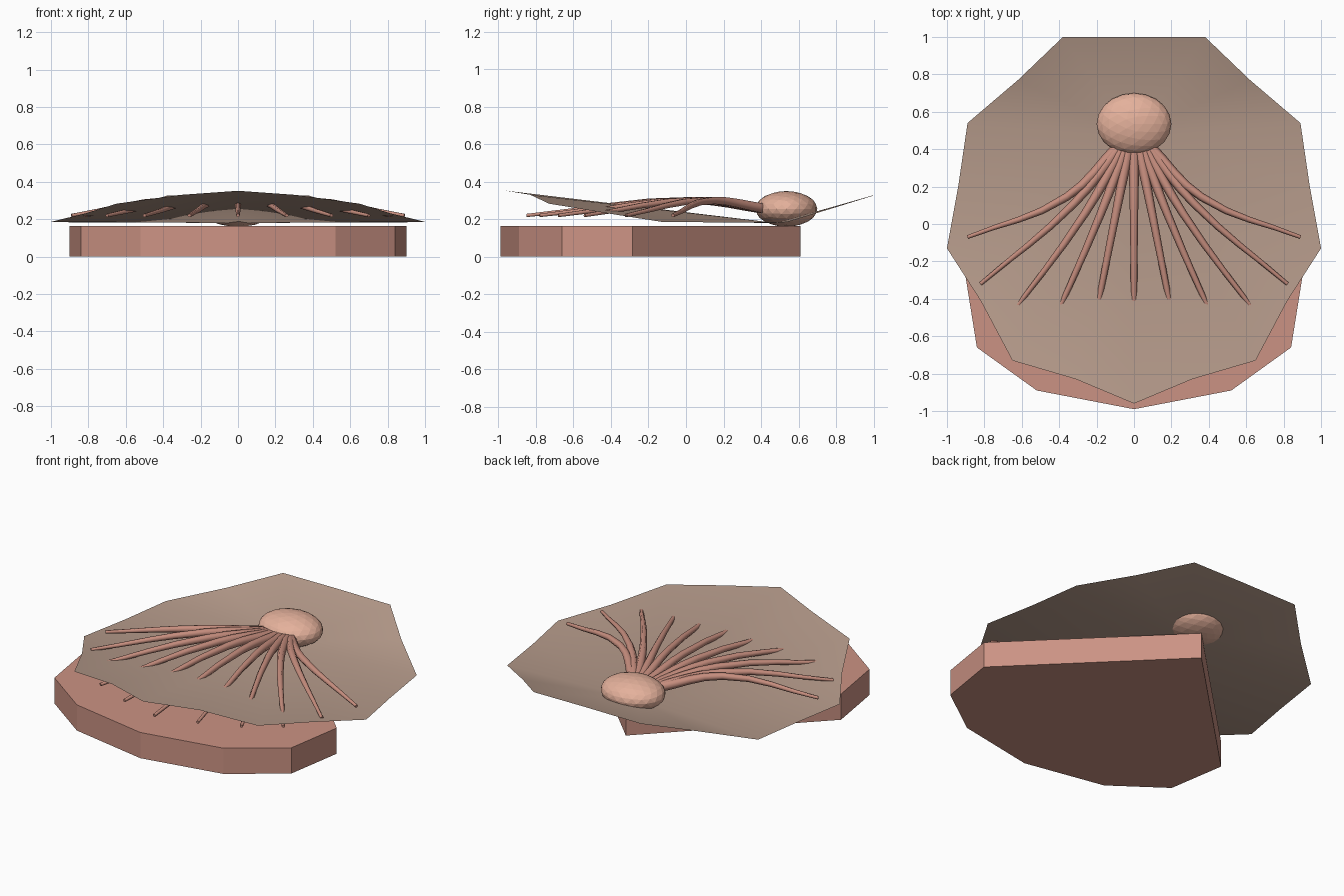
import bpy, bmesh
from mathutils import Vector

if "Cube" in bpy.data.objects:
    bpy.data.objects.remove(bpy.data.objects["Cube"])


def material(name, rgb):
    m = bpy.data.materials.new(name)
    m.diffuse_color = (*rgb, 1)
    m.use_nodes = True
    m.node_tree.nodes["Principled BSDF"].inputs["Base Color"].default_value = m.diffuse_color
    return m


SLAB = material("slab_pink", (0.60, 0.29, 0.23))
WEB = material("web_tan", (0.47, 0.33, 0.26))
FLESH = material("hub_pink", (0.78, 0.44, 0.33))
RIB = material("rib_pink", (0.57, 0.27, 0.21))


def mesh_object(name, bm, mat):
    me = bpy.data.meshes.new(name)
    bm.to_mesh(me)
    bm.free()
    ob = bpy.data.objects.new(name, me)
    me.materials.append(mat)
    bpy.context.collection.objects.link(ob)
    return ob


def mirrored(half):
    """Closed outline from a right half running front to back."""
    return half + [(-p[0], *p[1:]) for p in reversed(half) if p[0] > 0]


# Base slab: fan-shaped outline coming to a point at the back
bm = bmesh.new()
outline = mirrored([(0, -0.99), (0.52, -0.89), (0.84, -0.66), (0.90, -0.285), (0, 0.61)])
face = bm.faces.new([bm.verts.new((x, y, 0)) for x, y in outline])
top = bmesh.ops.extrude_face_region(bm, geom=[face])["geom"]
bmesh.ops.translate(bm, vec=(0, 0, 0.165),
                    verts=[v for v in top if isinstance(v, bmesh.types.BMVert)])
bmesh.ops.recalc_face_normals(bm, faces=bm.faces)
mesh_object("base_slab", bm, SLAB)

# Thin web: open sheet of triangles radiating from the hub
bm = bmesh.new()
rim = mirrored([(0, -0.96, 0.352), (0.31, -0.83, 0.33), (0.65, -0.73, 0.283),
                (0.82, -0.41, 0.23), (1.0, -0.13, 0.186), (0.94, 0.20, 0.184),
                (0.89, 0.54, 0.185), (0.62, 0.77, 0.255), (0.38, 1.0, 0.326),
                (0, 1.0, 0.328)])
hub = bm.verts.new((0, 0.48, 0.18))
ring = [bm.verts.new(p) for p in rim]
for a, b in zip(ring, ring[1:] + ring[:1]):
    bm.faces.new((hub, a, b))
web = mesh_object("web_sheet", bm, WEB)
for p in web.data.polygons:
    p.use_smooth = True

# Hub: squashed faceted ball
bm = bmesh.new()
bmesh.ops.create_icosphere(bm, subdivisions=3, radius=1)
bmesh.ops.scale(bm, vec=(0.20, 0.165, 0.095), verts=bm.verts)
bmesh.ops.translate(bm, vec=(0, 0.535, 0.255), verts=bm.verts)
mesh_object("hub_ball", bm, FLESH)


# Ribs: tapered arching rods that fan out forward from the hub
def rib(name, start, mid, tip):
    cu = bpy.data.curves.new(name, "CURVE")
    cu.dimensions = "3D"
    cu.bevel_depth = 1.0
    cu.bevel_resolution = 1
    cu.use_fill_caps = True
    cu.resolution_u = 4
    sp = cu.splines.new("BEZIER")
    sp.bezier_points.add(2)
    pts = [(*start, 0.255), (*mid, 0.300), (*tip, 0.22)]
    for bp, co, r in zip(sp.bezier_points, pts, (0.030, 0.022, 0.010)):
        bp.co = co
        bp.radius = r
        bp.handle_left_type = bp.handle_right_type = "AUTO"
    cu.materials.append(RIB)
    ob = bpy.data.objects.new(name, cu)
    bpy.context.collection.objects.link(ob)


paths = [((0, 0.42), (0, 0.04), (0, -0.85)),
         ((0.025, 0.42), (0.10, 0.04), (0.26, -0.78)),
         ((0.04, 0.42), (0.18, 0.05), (0.50, -0.68)),
         ((0.055, 0.42), (0.26, 0.06), (0.70, -0.54)),
         ((0.07, 0.42), (0.32, 0.11), (0.82, -0.32)),
         ((0.08, 0.42), (0.36, 0.145), (0.89, -0.07))]
for i, (s, m, t) in enumerate(paths):
    for side in (1, -1) if i else (1,):
        label = "center" if not i else ("right" if side > 0 else "left")
        rib(f"rib_{label}_{i}", *[(side * x, y) for x, y in (s, m, t)])
